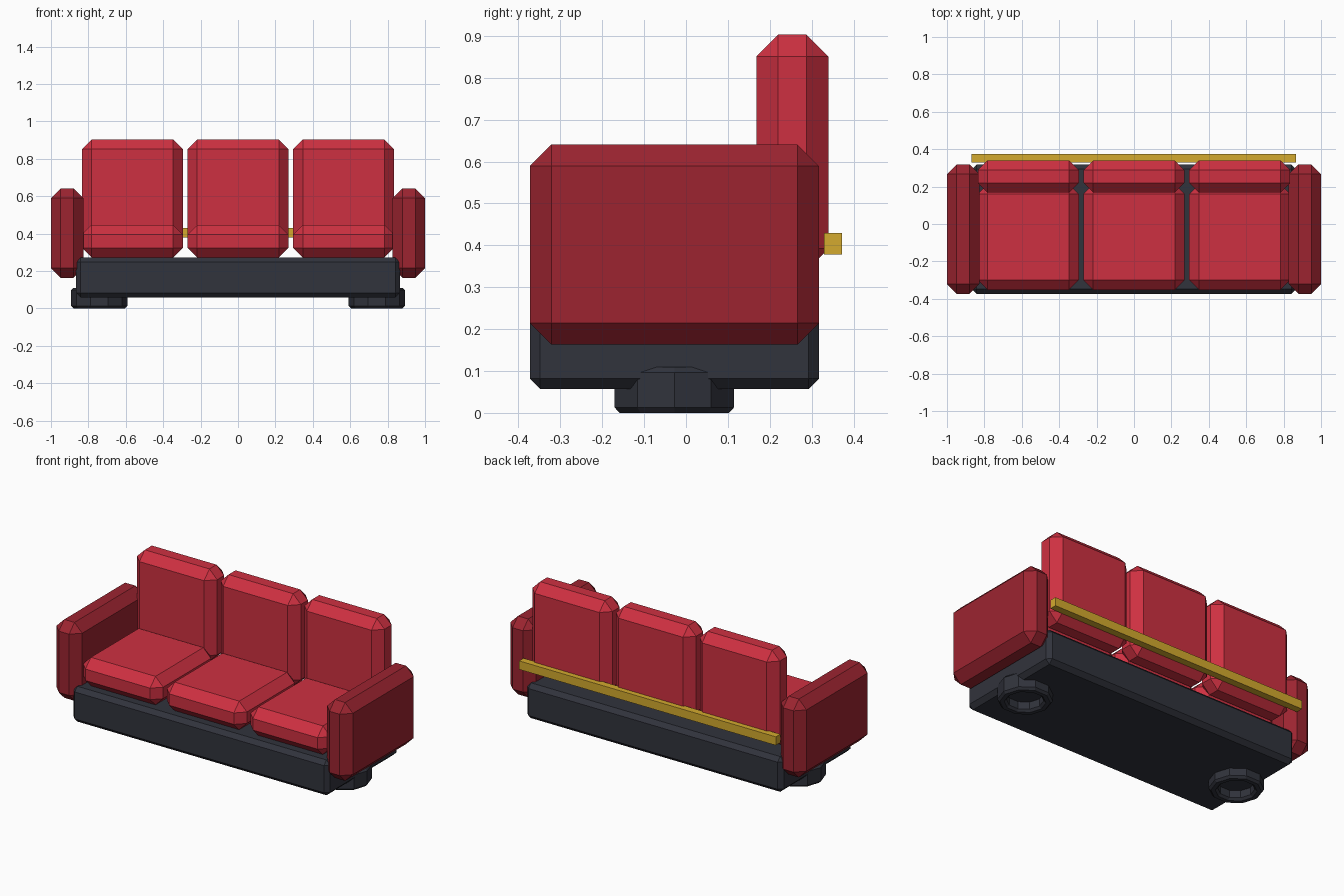
import bpy, bmesh, math
from mathutils import Vector

if "Cube" in bpy.data.objects:
    bpy.data.objects.remove(bpy.data.objects["Cube"])


def material(name, srgb):
    m = bpy.data.materials.new(name)
    lin = [((c / 255 + 0.055) / 1.055) ** 2.4 for c in srgb]
    m.diffuse_color = (*lin, 1)
    m.use_nodes = True
    m.node_tree.nodes["Principled BSDF"].inputs["Base Color"].default_value = m.diffuse_color
    return m


RED = material("cushion red", (206, 48, 65))
DARK_RED = material("armrest dark red", (156, 36, 48))
CHARCOAL = material("charcoal", (49, 51, 60))
GOLD = material("gold", (212, 170, 46))


def finish(bm, name, mat):
    bmesh.ops.recalc_face_normals(bm, faces=bm.faces)
    me = bpy.data.meshes.new(name)
    bm.to_mesh(me)
    bm.free()
    me.materials.append(mat)
    ob = bpy.data.objects.new(name, me)
    bpy.context.collection.objects.link(ob)
    return ob


def box(name, lo, hi, bevel, mat):
    """Chamfered box between two corners."""
    lo, hi = Vector(lo), Vector(hi)
    bm = bmesh.new()
    bmesh.ops.create_cube(bm, size=1)
    for v in bm.verts:
        v.co = (lo + hi) / 2 + v.co * (hi - lo)
    if bevel:
        bmesh.ops.bevel(bm, geom=bm.edges[:], offset=bevel, segments=1,
                        profile=0.5, affect='EDGES')
    return finish(bm, name, mat)


def ring(name, centre, profile, sides, mat):
    """Closed (radius, z) profile turned around a vertical axis."""
    bm = bmesh.new()
    loops = []
    for i in range(sides):
        a = 2 * math.pi * i / sides
        loops.append([bm.verts.new((centre[0] + r * math.cos(a),
                                    centre[1] + r * math.sin(a), z))
                      for r, z in profile])
    n = len(profile)
    for i in range(sides):
        p, q = loops[i], loops[(i + 1) % sides]
        for j in range(n):
            k = (j + 1) % n
            bm.faces.new((p[j], q[j], q[k], p[k]))
    return finish(bm, name, mat)


# Base block
box("base", (-0.866, -0.373, 0.057), (0.866, 0.318, 0.272), 0.025, CHARCOAL)

# Seat and back cushions
for i, label in enumerate(("left", "middle", "right")):
    x = (i - 1) * 0.565
    box(f"seat_cushion_{label}", (x - 0.27, -0.352, 0.272),
        (x + 0.27, 0.213, 0.446), 0.052, RED)
    box(f"back_cushion_{label}", (x - 0.27, 0.168, 0.34),
        (x + 0.27, 0.34, 0.903), 0.052, RED)

# Armrests and ring feet on both sides
foot = [(0.15, 0.013), (0.15, 0.097), (0.137, 0.11), (0.113, 0.11),
        (0.1, 0.097), (0.1, 0.013), (0.113, 0.0), (0.137, 0.0)]
for s, label in ((-1, "left"), (1, "right")):
    x0, x1 = sorted((s * 0.827, s * 1.0))
    box(f"armrest_{label}", (x0, -0.373, 0.163), (x1, 0.318, 0.641),
        0.052, DARK_RED)
    ring(f"foot_{label}", (s * 0.742, -0.028), foot, 10, CHARCOAL)

# Rail along the back
box("back_rail", (-0.868, 0.33, 0.378), (0.865, 0.373, 0.43), 0, GOLD)
